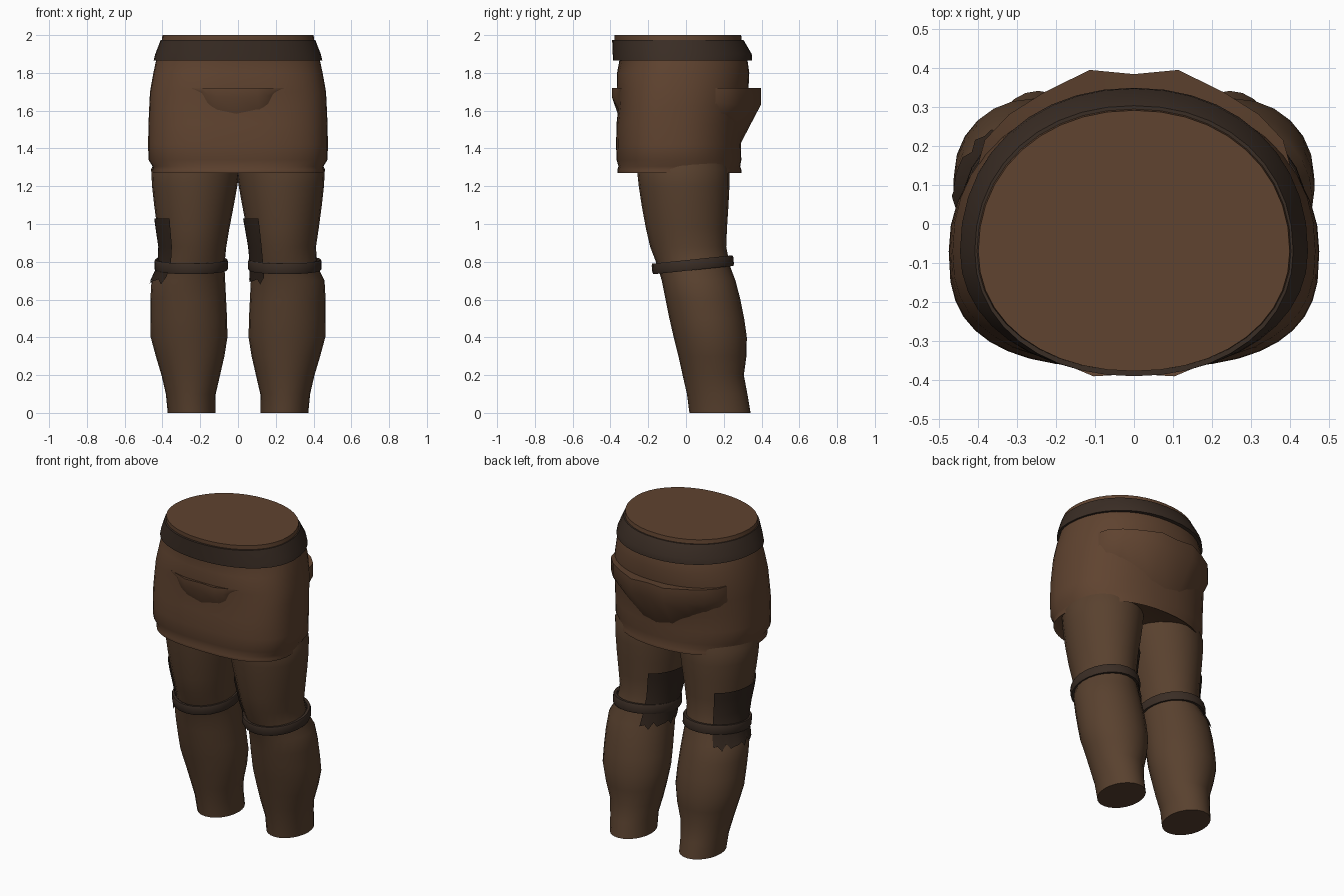
import bpy, bmesh, math

if "Cube" in bpy.data.objects:
    bpy.data.objects.remove(bpy.data.objects["Cube"])


def material(name, rgb):
    m = bpy.data.materials.new(name)
    m.diffuse_color = (*rgb, 1)
    m.use_nodes = True
    m.node_tree.nodes["Principled BSDF"].inputs["Base Color"].default_value = m.diffuse_color
    return m


TUNIC = material("warm brown cloth", (0.115, 0.056, 0.029))
LEGS = material("brown trousers", (0.100, 0.053, 0.028))
BELT = material("dark leather", (0.042, 0.026, 0.018))
PATCH = material("patch cloth", (0.030, 0.018, 0.012))


def loft(name, rows, mat, closed=True, cap_start=False, cap_end=False, loop=False, angle=40):
    """Skin a list of equally long point rows."""
    bm = bmesh.new()
    vs = [[bm.verts.new(p) for p in r] for r in rows]
    n = len(rows[0])
    pairs = list(zip(vs, vs[1:])) + ([(vs[-1], vs[0])] if loop else [])
    for a, b in pairs:
        for i in range(n if closed else n - 1):
            j = (i + 1) % n
            bm.faces.new((a[i], a[j], b[j], b[i]))
    if cap_start:
        bm.faces.new(vs[0][::-1])
    if cap_end:
        bm.faces.new(vs[-1])
    bmesh.ops.recalc_face_normals(bm, faces=bm.faces)
    me = bpy.data.meshes.new(name)
    bm.to_mesh(me)
    bm.free()
    ob = bpy.data.objects.new(name, me)
    bpy.context.collection.objects.link(ob)
    me.materials.append(mat)
    bpy.ops.object.select_all(action='DESELECT')
    ob.select_set(True)
    bpy.context.view_layer.objects.active = ob
    bpy.ops.object.shade_smooth_by_angle(angle=math.radians(angle))
    return ob


def interp(table, z):
    if z <= table[0][0]:
        return table[0][1:]
    for a, b in zip(table, table[1:]):
        if z <= b[0]:
            t = (z - a[0]) / (b[0] - a[0])
            return [p + (q - p) * t for p, q in zip(a[1:], b[1:])]
    return table[-1][1:]


# hips: height, half width, front y, back y, squareness of the front
HIPS = [(1.27, .450, -.362, .293, 2.75), (1.287, .450, -.364, .293, 2.75), (1.305, .452, -.357, .287, 2.75),
        (1.34, .474, -.368, .293, 2.75), (1.42, .476, -.370, .290, 2.75), (1.53, .474, -.368, .303, 2.75),
        (1.62, .470, -.358, .318, 2.7), (1.70, .466, -.364, .330, 2.5), (1.80, .448, -.365, .335, 2.3),
        (1.87, .433, -.352, .325, 2.15), (1.96, .405, -.378, .297, 2.1), (2.00, .400, -.378, .292, 2.1)]
# leg: height, inner x, outer x, front y, back y
LEG = [(0, .12, .372, .018, .342), (.10, .118, .382, .005, .325), (.20, .095, .405, -.018, .306),
       (.30, .072, .435, -.04, .320), (.40, .056, .462, -.065, .322), (.50, .058, .464, -.088, .308),
       (.60, .063, .464, -.108, .288), (.70, .068, .458, -.128, .262), (.78, .072, .418, -.152, .232),
       (.88, .062, .413, -.19, .213), (.98, .045, .428, -.213, .217), (1.10, .022, .444, -.235, .225),
       (1.20, .004, .455, -.25, .230), (1.29, -.01, .460, -.26, .230), (1.42, -.01, .400, -.25, .20)]
MID = -.07  # depth at which the hips are widest


def egg(rx, y0, y1, p, a, z):
    """Point on an oval with separate front and back halves."""
    c, s = math.cos(a), math.sin(a)
    e = 2 / (p if s < 0 else min(p, 2.2))
    ry = (MID - y0) if s < 0 else (y1 - MID)
    return (math.copysign(abs(c) ** e, c) * rx, MID + math.copysign(abs(s) ** e, s) * ry, z)


def hip_point(z, a, off=0):
    rx, y0, y1, p = interp(HIPS, z)
    return egg(rx + off, y0 - off, y1 + off, p, a, z)


def leg_point(side, z, a, off=0):
    x0, x1, y0, y1 = interp(LEG, z)
    return (side * (x0 + x1) / 2 + ((x1 - x0) / 2 + off) * math.cos(a),
            (y0 + y1) / 2 + ((y1 - y0) / 2 + off) * math.sin(a), z)


def ring(n):
    return [2 * math.pi * i / n for i in range(n)]


# hips with a recessed underside
rows = [[hip_point(1.29, a, -.03) for a in ring(40)]]
rows += [[hip_point(h[0], a) for a in ring(40)] for h in HIPS]
loft("hips", rows, TUNIC, cap_start=True, cap_end=True)

# waist belt, flared toward its lower edge
belt = []
for z, rx, y0, y1 in [(1.865, .43, -.35, .32), (1.865, .447, -.386, .350),
                      (1.90, .438, -.388, .348), (1.975, .409, -.391, .304), (1.975, .395, -.37, .285)]:
    belt.append([egg(rx, y0, y1, 2.12, a, z) for a in ring(40)])
loft("waist_belt", belt, BELT, loop=True)


# sagging cloth folds: profile lists (angle offset in degrees, bulge, lip z, bottom z)
def fold(name, centre, half):
    pts = [(-a, *r) for a, *r in reversed(half[1:])] + half
    lines = [[], [], [], []]
    for a, bulge, lip, low in pts:
        t = math.radians(centre + a)
        lines[0].append(hip_point(1.712, t, -.01))
        for k, z in ((1, 1.72), (2, lip)):
            x, y, _ = hip_point(1.72, t, bulge)
            lines[k].append((x, y, z))
        lines[3].append(hip_point(low, t, -.004))
    loft(name, lines, TUNIC, closed=False, angle=35)


fold("back_fold", 90, [(0, .054, 1.63, 1.42), (10.5, .072, 1.63, 1.44), (25, .045, 1.63, 1.51),
                       (38, .036, 1.63, 1.55), (50, .026, 1.64, 1.58), (58, .002, 1.65, 1.61)])
fold("front_fold", 270, [(0, .021, 1.67, 1.575), (8.5, .030, 1.67, 1.60), (14, .015, 1.68, 1.63),
                         (19, .007, 1.705, 1.685), (27, .001, 1.719, 1.715)])

for side, label in ((1, "right"), (-1, "left")):
    # trouser leg
    rows = [[leg_point(side, l[0], a) for a in ring(24)] for l in LEG]
    loft(label + "_leg", rows, LEGS, cap_start=True, cap_end=True)

    # tilted knee strap with softened edges
    strap = []
    for off, dz in [(-.022, -.026), (-.004, -.028), (0, -.018), (0, .018), (-.004, .028), (-.022, .026)]:
        strap.append([(side * .248 + (.195 + off) * math.cos(a),
                       .036 + (.216 + off) * math.sin(a) + dz * -.1,
                       .784 + .022 * math.sin(a) + dz) for a in ring(24)])
    loft(label + "_knee_strap", strap, BELT, loop=True)

    # sewn patch with a ragged lower edge, on the same side of both legs
    angles = [math.radians(120 + 7.5 * i) for i in range(16)]
    rows = []
    for z in (.70, .78, .88, .98, 1.03):
        row = []
        for i, a in enumerate(angles):
            zz = z + (.018 * (i % 2) - .010 * (i % 3) if z == .70 else 0)
            row.append(leg_point(side, zz, a, .009))
        rows.append(row)
    loft(label + "_leg_patch", rows, PATCH, closed=False)
